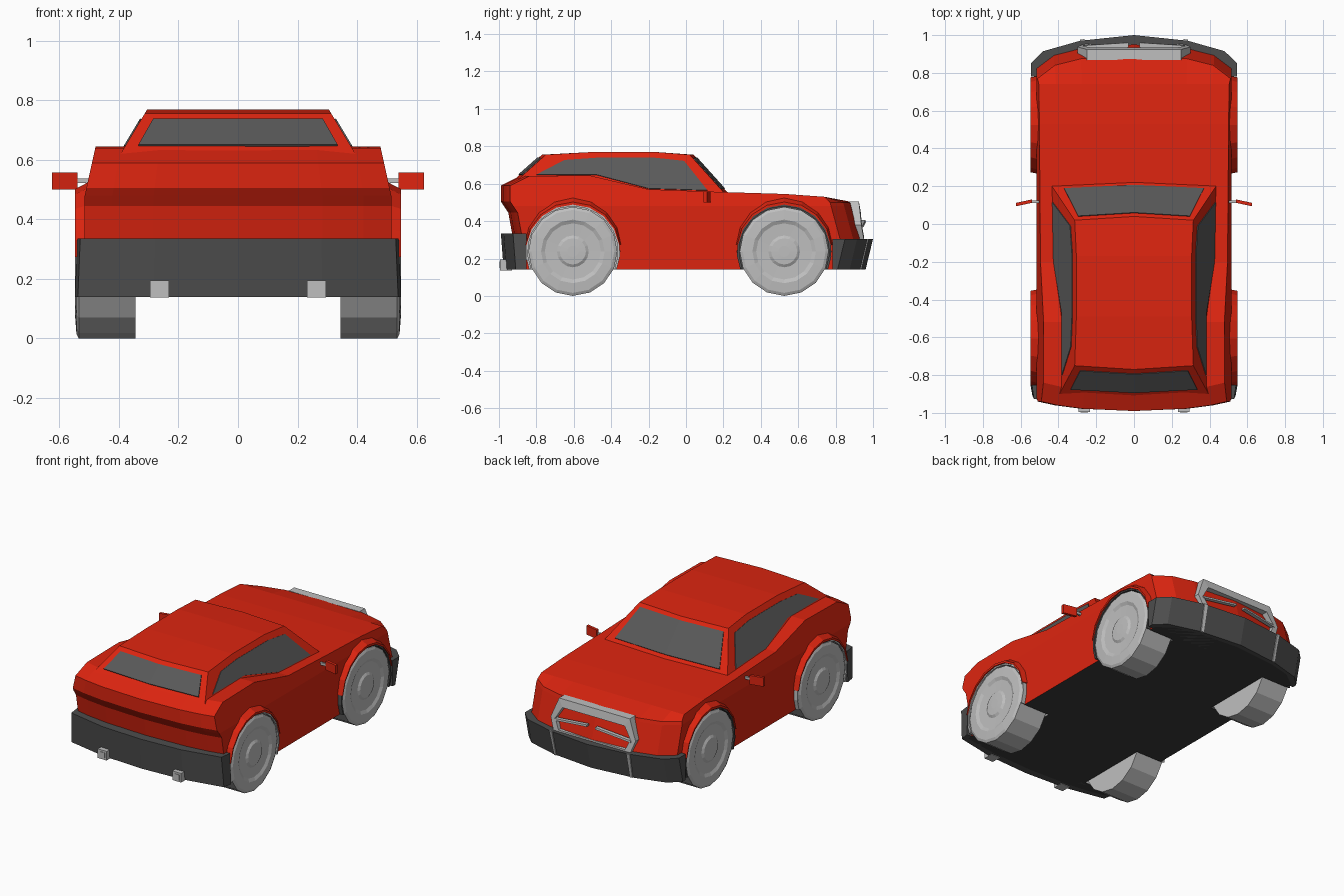
import bpy, bmesh, math
from mathutils import Vector

if "Cube" in bpy.data.objects:
    bpy.data.objects.remove(bpy.data.objects["Cube"])


def material(name, r, g, b):
    m = bpy.data.materials.new(name)
    m.diffuse_color = (r, g, b, 1)
    m.use_nodes = True
    m.node_tree.nodes["Principled BSDF"].inputs["Base Color"].default_value = m.diffuse_color
    return m


RED = material("red paint", 0.72, 0.018, 0.005)
GREY = material("light grey", 0.52, 0.52, 0.52)
DARK = material("dark plastic", 0.075, 0.075, 0.075)
GLASS = material("dark glass", 0.1, 0.1, 0.1)
BLACK = material("underside black", 0.045, 0.045, 0.045)


def loft(name, rings, mat, wrap=False):
    """Skin equal-length closed rings; cap the ends unless wrapped."""
    bm = bmesh.new()
    vs = [[bm.verts.new(p) for p in r] for r in rings]
    n, k = len(rings), len(rings[0])
    for i in range(n if wrap else n - 1):
        a, b = vs[i], vs[(i + 1) % n]
        for j in range(k):
            bm.faces.new((a[j], a[(j + 1) % k], b[(j + 1) % k], b[j]))
    if not wrap:
        bm.faces.new(vs[0])
        bm.faces.new(vs[-1])
    bmesh.ops.recalc_face_normals(bm, faces=bm.faces)
    me = bpy.data.meshes.new(name)
    bm.to_mesh(me)
    bm.free()
    ob = bpy.data.objects.new(name, me)
    bpy.context.collection.objects.link(ob)
    me.materials.append(mat)
    return ob


def plate(name, pts, offset, mat):
    off = Vector(offset)
    return loft(name, [[Vector(p) - off for p in pts], [Vector(p) + off for p in pts]], mat)


def box(name, x0, x1, y0, y1, z0, z1, mat, skew=0):
    return loft(name, [[(x, y0 + d, z0), (x, y1 + d, z0), (x, y1 + d, z1), (x, y0 + d, z1)]
                       for x, d in ((x0, 0), (x1, skew))], mat)


def circle(r, x, y, z, n):
    return [(x, y + r * math.sin(2 * math.pi * i / n), z - r * math.cos(2 * math.pi * i / n))
            for i in range(n)]


REAR_Y, FRONT_Y, WHEEL_Z = -0.605, 0.525, 0.238

# Lower body: side profile repeated over columns, ends bowed in plan
profile = [(-0.89, 0.64), (-0.52, 0.645), (-0.2, 0.57), (0.2, 0.555), (0.53, 0.545),
           (0.74, 0.53), (0.90, 0.50), (0.96, 0.28), (0.93, 0.14), (-0.93, 0.14),
           (-0.93, 0.335), (-0.95, 0.445), (-0.99, 0.505), (-0.99, 0.59)]
bow = {0: (0, 0), 0.55: (0.025, 0.012), 0.82: (0.06, 0.03), 1: (0.13, 0.05)}
rings = []
for f in (-1, -0.82, -0.55, 0, 0.55, 0.82, 1):
    front, rear = bow[abs(f)]
    rings.append([(f * 0.515, y - front if y > 0.8 else y + rear if y < -0.85 else y, z)
                  for y, z in profile])
body = loft("body", rings, RED)
bm = bmesh.new()
bm.from_mesh(body.data)
bmesh.ops.bisect_plane(bm, geom=bm.verts[:] + bm.edges[:] + bm.faces[:],
                       plane_co=(0, 0, 0.48), plane_no=(0, 0, 1))
for v in bm.verts:
    v.co.x *= 1 - 0.43 * max(0, v.co.z - 0.48)
bm.to_mesh(body.data)
bm.free()

# Wheel wells cut into the body
bpy.context.view_layer.objects.active = body
for s in (-1, 1):
    for wy in (REAR_Y, FRONT_Y):
        cutter = loft("well_cutter", [circle(0.252, s * x, wy, WHEEL_Z, 16) for x in (0.335, 0.7)], RED)
        cutter.hide_render = True
        mod = body.modifiers.new("well", "BOOLEAN")
        mod.operation, mod.solver, mod.object = "DIFFERENCE", "EXACT", cutter
        bpy.ops.object.modifier_apply(modifier="well")
        bpy.data.objects.remove(cutter)

# Body colours: wells by distance from the axle, floor by direction
body.data.materials.clear()
for m in (RED, GREY, DARK, BLACK):
    body.data.materials.append(m)
for p in body.data.polygons:
    cos = [body.data.vertices[i].co for i in p.vertices]
    p.material_index = 3 if p.normal.z < -0.9 and p.center.z < 0.16 else 0
    for wy, idx in ((REAR_Y, 1), (FRONT_Y, 2)):
        if all(math.hypot(c.y - wy, c.z - WHEEL_Z) < 0.258 for c in cos):
            p.material_index = idx


# Cabin
def cabin_w(z):
    return 0.305 + (0.77 - z) * 0.6


cabin = [(-0.90, 0.62), (-0.75, 0.755), (-0.49, 0.77), (-0.17, 0.77), (0.02, 0.755),
         (0.22, 0.533), (-0.2, 0.54), (-0.52, 0.6)]
rings = []
for f in (-1, 0, 1):
    b = 0.02 * (1 - abs(f))
    rings.append([(f * cabin_w(z), y + (b if y > 0 else -b if y < -0.7 else 0), z) for y, z in cabin])
loft("cabin", rings, RED)

# Windows
side_glass = [(-0.80, 0.647), (-0.65, 0.725), (-0.48, 0.737), (-0.165, 0.737), (-0.01, 0.72),
              (0.115, 0.563), (-0.2, 0.573), (-0.48, 0.647)]
for s in (-1, 1):
    plate("side_window", [(s * cabin_w(z), y, z) for y, z in side_glass], (s * 0.004, 0, 0.002), GLASS)
    for name, d, y0, slope, z0, z1, w0, w1 in (
            ("windshield", 1, 0.02, 0.9, 0.572, 0.735, 0.37, 0.295),
            ("rear_window", -1, -0.75, 1.13, 0.647, 0.735, 0.335, 0.285)):
        pts = [(s * x, y0 + d * (slope * (0.755 - z) + 0.02 * (1 - x / cabin_w(z))), z)
               for x, z in ((0, z0), (w0, z0), (w1, z1), (0, z1))]
        plate(name, pts, (0, d * 0.003, 0.004), GLASS)


# Bumpers from a half plan outline
def bumper(name, half, inner, z0, z1, rake, flare):
    full = half + [(-x, y) for x, y in reversed(half) if x > 0]
    low = [(x * flare, y if abs(y - inner) < 0.01 else y - rake) for x, y in full]
    loft(name, [[(x, y, z0) for x, y in low], [(x, y, z1) for x, y in full]], DARK)


bumper("front_bumper", [(0, 1.0), (0.285, 0.97), (0.48, 0.915), (0.545, 0.85), (0.545, 0.782)],
       0.782, 0.14, 0.305, 0.04, 1)
bumper("rear_bumper", [(0, -0.99), (0.28, -0.975), (0.53, -0.925), (0.54, -0.852)],
       -0.852, 0.14, 0.335, -0.015, 1.015)


# Grille surround
def grille_y(x, z):
    return 0.945 + (0.5 - z) * 0.14 - 0.08 * abs(x)


outer = [(0.25, 0.505), (0.30, 0.38), (0.265, 0.285)]
inner = [(0.22, 0.455), (0.265, 0.38), (0.235, 0.315)]
outer += [(-x, z) for x, z in reversed(outer)]
inner += [(-x, z) for x, z in reversed(inner)]
rings = []
for (ox, oz), (ix, iz) in zip(outer, inner):
    depth = 0.055
    rings.append([(ox, grille_y(ox, oz) - depth, oz), (ox, grille_y(ox, oz), oz),
                  (ix, grille_y(ix, iz), iz), (ix, grille_y(ix, iz) - depth, iz)])
loft("grille_surround", rings, GREY, wrap=True)

for s in (-1, 1):
    # Thin grille bars and bumper strips
    plate("grille_bar", [(s * x, grille_y(x, z) - 0.008, z)
                         for x, z in ((0.27, 0.365), (0.27, 0.377), (0.03, 0.405), (0.03, 0.393))],
          (0, 0.012, 0), GREY)
    plate("bumper_strip", [(s * 0.262, 0.975, 0.305), (s * 0.285, 0.972, 0.305),
                           (s * 0.277, 0.933, 0.14), (s * 0.26, 0.935, 0.14)], (0, 0.004, 0), GREY)
    # Exhaust tips
    box("exhaust_tip", s * 0.232, s * 0.295, -0.995, -0.93, 0.137, 0.195, GREY)
    box("exhaust_opening", s * 0.244, s * 0.283, -0.998, -0.99, 0.149, 0.183, GREY)
    # Mirrors
    box("mirror_stalk", s * 0.48, s * 0.545, 0.112, 0.124, 0.522, 0.538, GREY)
    box("mirror", s * 0.54, s * 0.625, 0.112, 0.130, 0.50, 0.557, RED, skew=-0.018)

    for wy, liner_mat in ((REAR_Y, GREY), (FRONT_Y, DARK)):
        # Wheel with stepped hub
        steps = [(0.238, 0.345), (0.238, 0.535), (0.222, 0.543), (0.17, 0.547), (0.15, 0.538),
                 (0.085, 0.536), (0.07, 0.545), (0.03, 0.547)]
        loft("wheel", [circle(r, s * x, wy, WHEEL_Z, 16) for r, x in steps], GREY)

        # Arch flare and liner
        def arc(section, a0, a1, n):
            out = []
            for i in range(n + 1):
                a = math.radians(a0 + (a1 - a0) * i / n)
                out.append([(s * x, wy + r * math.cos(a), WHEEL_Z + r * math.sin(a))
                            for r, x in section(max(0, math.sin(a)))])
            return out
        loft("wheel_arch", arc(lambda t: [(0.25, 0.48), (0.25, 0.548), (0.252 + 0.012 * t, 0.548),
                                          (0.258 + 0.028 * t, 0.505), (0.258 + 0.028 * t, 0.48)],
                               8, 172, 8), RED)
        loft("arch_liner", arc(lambda t: [(0.241, 0.46), (0.241, 0.54), (0.253, 0.54), (0.253, 0.46)],
                               -22, 202, 14), liner_mat)
